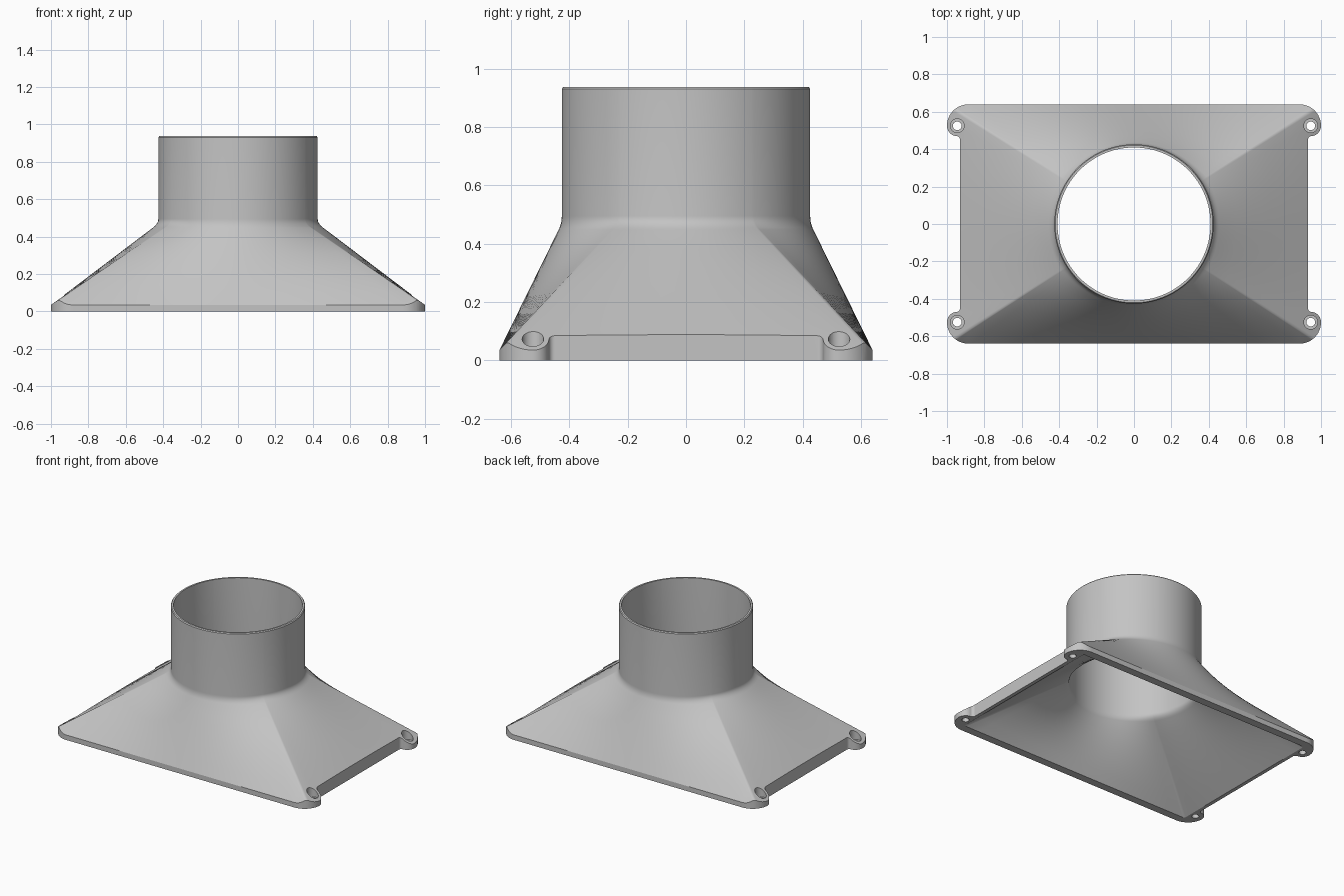
import bpy, bmesh
from math import sin, cos, tan, pi, atan2, hypot, sqrt, radians

cube = bpy.data.objects.get("Cube")
if cube:
    bpy.data.objects.remove(cube, do_unlink=True)

grey = bpy.data.materials.new("plain grey")
grey.use_nodes = True
colour = (0.55, 0.55, 0.55, 1)
grey.diffuse_color = colour
grey.node_tree.nodes["Principled BSDF"].inputs["Base Color"].default_value = colour


def rounded_rect(hx, hy, r):
    """Outline spaced evenly by angle on the sides, with round corners."""
    def side(a, b, n, point):
        return [point(a + (b - a) * i / n) for i in range(n)]
    low, high = atan2(hy - r, hx), atan2(hy, hx - r)
    half = side(-low, low, 20, lambda t: (hx, hx * tan(t)))
    half += side(0, pi / 2, 6, lambda t: (hx - r + r * cos(t), hy - r + r * sin(t)))
    half += side(high, pi - high, 36, lambda t: (hy / tan(t), hy))
    half += side(pi / 2, pi, 6, lambda t: (r - hx + r * cos(t), hy - r + r * sin(t)))
    return half + [(-x, -y) for x, y in half]


def circle_of(outline, r):
    return [(x * r / hypot(x, y), y * r / hypot(x, y)) for x, y in outline]


def at(outline, z):
    return [(x, y, z) for x, y in outline]


def mix(a, b, t):
    return [tuple(p + (q - p) * t for p, q in zip(u, v)) for u, v in zip(a, b)]


def funnel(outline, foot_z, radius, neck_z):
    """Rings from a rectangular foot to a round pipe, with a soft neck."""
    pipe = circle_of(outline, radius)
    foot, neck = at(outline, foot_z), at(pipe, neck_z)
    start, end = mix(foot, neck, 0.95), at(pipe, neck_z + 0.025)
    rings = [mix(foot, start, i / 6) for i in range(6)]
    for i in range(7):
        t = i / 6
        rings.append(mix(mix(start, neck, t), mix(neck, end, t), t))
    return rings


def loft(bm, rings, closed=False):
    """Skin a stack of rings; cap the ends or join last to first."""
    rows = [[bm.verts.new(p) for p in ring] for ring in rings]
    n = len(rows[0])
    pairs = list(zip(rows, rows[1:]))
    if closed:
        pairs.append((rows[-1], rows[0]))
    else:
        bm.faces.new(rows[0][::-1])
        bm.faces.new(rows[-1])
    for a, b in pairs:
        for i in range(n):
            j = (i + 1) % n
            bm.faces.new((a[i], a[j], b[j], b[i]))


def make_object(name, bm):
    bmesh.ops.recalc_face_normals(bm, faces=bm.faces)
    mesh = bpy.data.meshes.new(name)
    bm.to_mesh(mesh)
    bm.free()
    obj = bpy.data.objects.new(name, mesh)
    bpy.context.collection.objects.link(obj)
    mesh.materials.append(grey)
    return obj


# Hollow hood: rectangular base blending into a round pipe
HALF_X, HALF_Y, TOP = 1.0, 0.64, 0.937
base = rounded_rect(HALF_X, HALF_Y, 0.015)
inner_base = rounded_rect(0.905, 0.585, 0.015)
rings = [at(base, 0)] + funnel(base, 0.035, 0.426, 0.47)
rings += [at(circle_of(base, 0.426), TOP - 0.006), at(circle_of(base, 0.421), TOP)]
rings.append(at(circle_of(inner_base, 0.409), TOP))
rings += funnel(inner_base, 0, 0.409, 0.372)[::-1]
bm = bmesh.new()
loft(bm, rings, closed=True)
hood = make_object("duct_hood", bm)

# Cutter: rounded corners, side notches that leave ears, and stepped screw holes
EAR_X, EAR_Y, EAR_R, FILLET, WALL_X = 0.945, 0.525, 0.055, 0.02, 0.93
corner = HALF_Y - EAR_Y
fx = WALL_X + FILLET
fy = EAR_Y - sqrt((EAR_R + FILLET) ** 2 - (fx - EAR_X) ** 2)
meet = atan2(fy - EAR_Y, fx - EAR_X)


def arc(cx, cy, r, a, b, n):
    return [(cx + r * cos(a + (b - a) * i / n), cy + r * sin(a + (b - a) * i / n))
            for i in range(n)]


edge = [(1.2, 0.8), (HALF_X - corner, 0.8)]
edge += arc(HALF_X - corner, EAR_Y, corner, pi / 2, 0, 12)
edge += arc(EAR_X, EAR_Y, EAR_R, 0, meet, 12)
edge += arc(fx, fy, FILLET, meet + pi, pi, 8) + [(WALL_X, fy)]
notch = edge + [(x, -y) for x, y in reversed(edge)]

bm = bmesh.new()
for s in (1, -1):
    outline = [(s * x, y) for x, y in notch]
    loft(bm, [at(outline, -0.1), at(outline, 0.3)])
    for t in (1, -1):
        steps = [(0.023, -0.1), (0.023, 0.03), (0.037, 0.03), (0.037, 0.2)]
        loft(bm, [at(arc(s * EAR_X, t * EAR_Y, r, 0, 2 * pi, 32), z) for r, z in steps])
cutter = make_object("ear_and_hole_cutter", bm)
cutter.hide_render = True

cut = hood.modifiers.new("ears and holes", 'BOOLEAN')
cut.operation = 'DIFFERENCE'
cut.solver = 'EXACT'
cut.object = cutter
bpy.ops.object.select_all(action='DESELECT')
hood.select_set(True)
bpy.context.view_layer.objects.active = hood
bpy.ops.object.modifier_apply(modifier=cut.name)
bpy.data.objects.remove(cutter, do_unlink=True)
bpy.ops.object.shade_smooth_by_angle(angle=radians(23))
